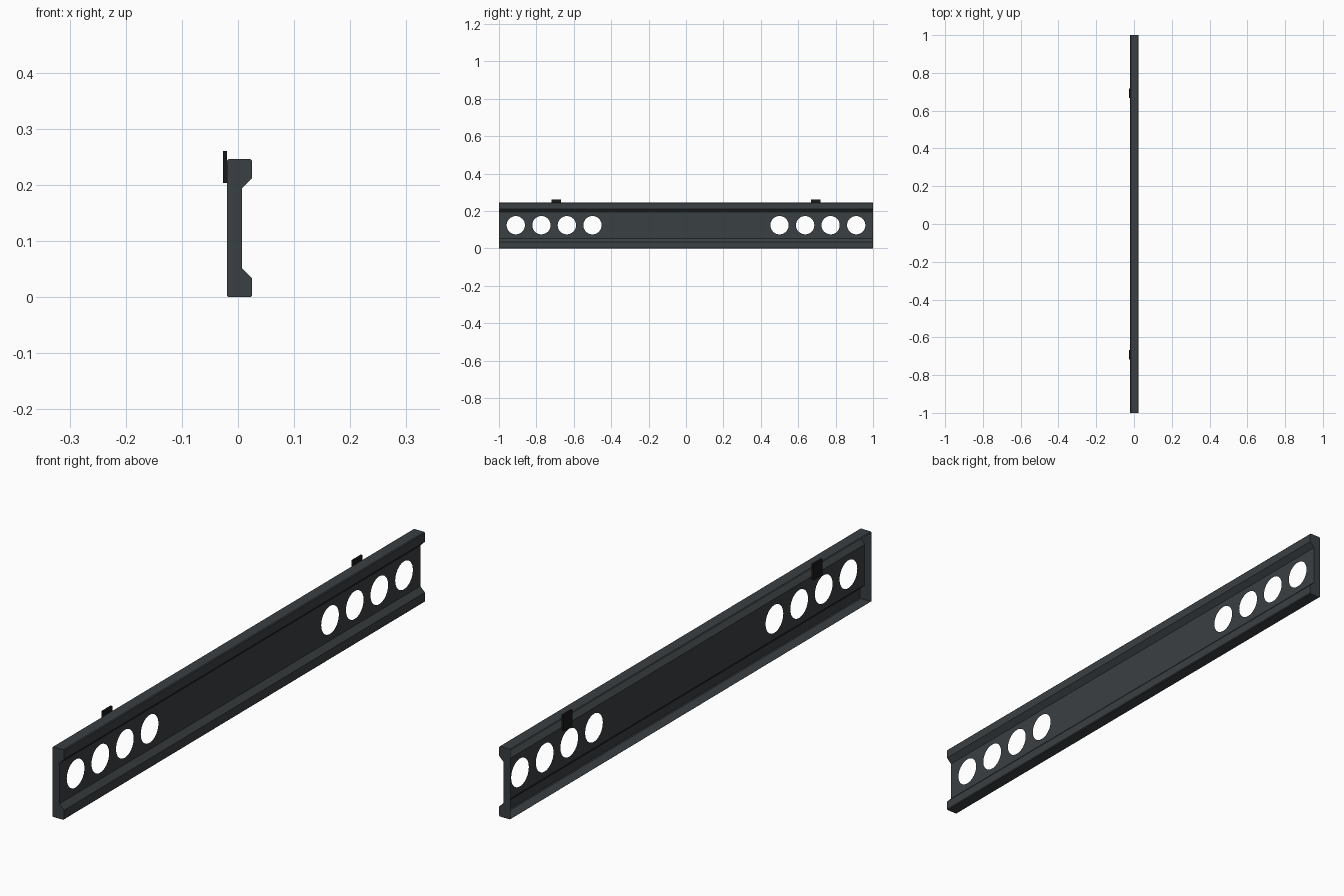
import bpy, bmesh, math
from mathutils import Matrix

if "Cube" in bpy.data.objects:
    bpy.data.objects.remove(bpy.data.objects["Cube"])

H, L = 0.246, 1.0          # bumper height, half length
WEB_X, WEB_Z = 0.007, 0.052
HOLES = (0.5, 0.637, 0.773, 0.91)


def material(name, rgb):
    m = bpy.data.materials.new(name)
    m.diffuse_color = (*rgb, 1)
    m.use_nodes = True
    m.node_tree.nodes["Principled BSDF"].inputs["Base Color"].default_value = m.diffuse_color
    return m


grey = material("dark_grey", (0.042, 0.05, 0.054))
black = material("black", (0.01, 0.01, 0.011))


def add_loop(curve, pts):
    s = curve.splines.new('POLY')
    s.points.add(len(pts) - 1)
    for p, (u, v) in zip(s.points, pts):
        p.co = (u, v, 0, 1)
    s.use_cyclic_u = True


# Web: flat filled outline with four round holes near each end
curve = bpy.data.curves.new("web_outline", 'CURVE')
curve.dimensions = '2D'
curve.fill_mode = 'BOTH'
add_loop(curve, [(-L, WEB_Z), (L, WEB_Z), (L, H - WEB_Z), (-L, H - WEB_Z)])
for side in (-1, 1):
    for y in HOLES:
        add_loop(curve, [(side * y + 0.049 * math.cos(a), 0.124 + 0.049 * math.sin(a))
                         for a in (math.tau * i / 32 for i in range(32))])
helper = bpy.data.objects.new("web_outline", curve)
bpy.context.collection.objects.link(helper)
bpy.context.view_layer.update()
dg = bpy.context.evaluated_depsgraph_get()
web = bpy.data.meshes.new_from_object(helper.evaluated_get(dg))
web.transform(Matrix(((0, 0, 1, WEB_X), (1, 0, 0, 0), (0, 1, 0, 0), (0, 0, 0, 1))))
bpy.data.objects.remove(helper)

bm = bmesh.new()
bm.from_mesh(web)
for f in bm.faces:
    f.normal_update()
    if f.normal.x < 0:
        f.normal_flip()

# Flanges and end caps; the back of the beam is open
lower = [(-0.02, 0.003), (-0.017, 0), (0.022, 0), (0.025, 0.003),
         (0.025, 0.034), (WEB_X, WEB_Z)]
upper = [(x, H - z) for x, z in reversed(lower)]
profile = lower + upper
front = [bm.verts.new((x, -L, z)) for x, z in profile]
back = [bm.verts.new((x, L, z)) for x, z in profile]
web_edge = len(lower) - 1
for i in range(len(profile) - 1):
    if i != web_edge:
        bm.faces.new((front[i], front[i + 1], back[i + 1], back[i]))
bm.faces.new(front[::-1])
bm.faces.new(back)
bmesh.ops.remove_doubles(bm, verts=bm.verts, dist=1e-5)
# Make every face point outwards from the beam
for f in bm.faces:
    f.normal_update()
    c, n = f.calc_center_median(), f.normal
    if abs(n.y) > 0.9:
        wrong = n.y * c.y < 0
    elif n.x > 0.5 or n.x < -0.9:
        wrong = n.x < 0
    else:
        wrong = n.z * (c.z - H / 2) < 0 and abs(n.z) > 0.72
        if abs(n.z) <= 0.72:
            wrong = (n.x < 0) == (c.x > 0)
    if wrong:
        f.normal_flip()
mesh = bpy.data.meshes.new("bumper_beam")
bm.to_mesh(mesh)
bm.free()
mesh.materials.append(grey)
for p in mesh.polygons:
    p.material_index = 0
    p.use_smooth = False
bpy.context.collection.objects.link(bpy.data.objects.new("bumper_beam", mesh))

# Mounting clips on the upper back edge
for name, y in (("front_clip", -0.693), ("back_clip", 0.693)):
    bpy.ops.mesh.primitive_cube_add(size=1, location=(-0.0235, y, 0.2325))
    clip = bpy.context.object
    clip.name = name
    clip.scale = (0.007, 0.05, 0.057)
    clip.data.materials.append(black)
